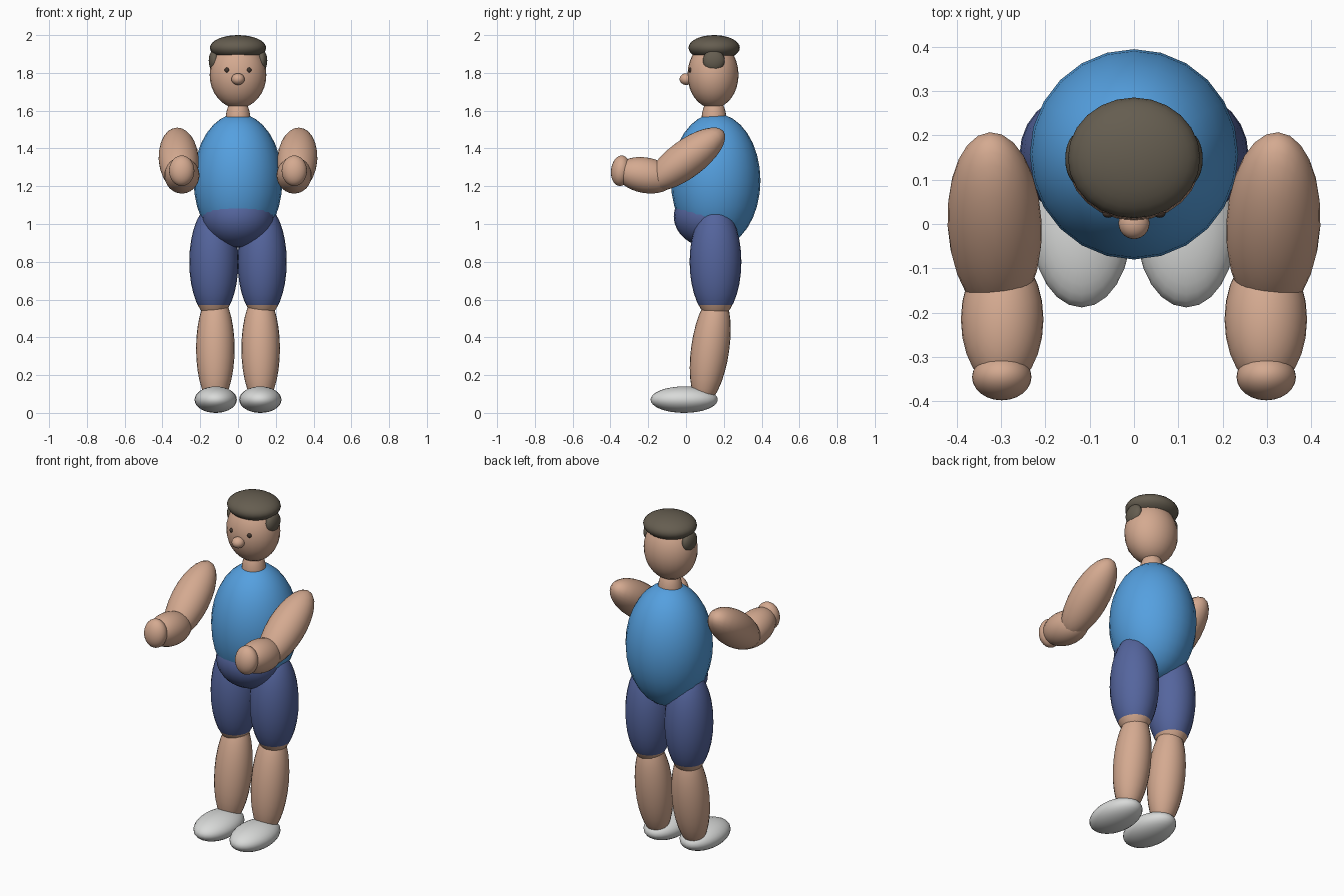
import bpy
import bmesh
from math import radians
from mathutils import Matrix, Vector

cube = bpy.data.objects.get("Cube")
if cube:
    bpy.data.objects.remove(cube, do_unlink=True)


def make_material(name, rgb):
    mat = bpy.data.materials.new(name)
    mat.use_nodes = True
    mat.diffuse_color = (*rgb, 1)
    mat.node_tree.nodes["Principled BSDF"].inputs["Base Color"].default_value = (*rgb, 1)
    return mat


skin = make_material("skin", (0.66, 0.40, 0.28))
shirt = make_material("shirt_blue", (0.09, 0.35, 0.74))
shorts = make_material("shorts_navy", (0.09, 0.13, 0.34))
hair = make_material("hair_brown", (0.13, 0.11, 0.08))
shoe = make_material("shoe_white", (0.69, 0.70, 0.69))
eye = make_material("eye_dark", (0.06, 0.04, 0.03))


def ellipsoid(name, center, radii, mat, tilt=0, yaw=0, cut=None, lower_mat=None):
    """Smooth ellipsoid, tilted about x and yawed about z; faces below cut get lower_mat."""
    bm = bmesh.new()
    bmesh.ops.create_uvsphere(bm, u_segments=24, v_segments=16, radius=1)
    turn = Matrix.Rotation(radians(yaw), 4, "Z") @ Matrix.Rotation(radians(tilt), 4, "X")
    bm.transform(Matrix.Translation(center) @ turn @ Matrix.Diagonal((*radii, 1)))
    mesh = bpy.data.meshes.new(name)
    mesh.materials.append(mat)
    if cut is not None:
        mesh.materials.append(lower_mat)
        bmesh.ops.bisect_plane(bm, geom=bm.verts[:] + bm.edges[:] + bm.faces[:],
                               plane_co=Vector((0, 0, cut)), plane_no=Vector((0, 0, 1)))
    for face in bm.faces:
        face.smooth = True
        if cut is not None and face.calc_center_median().z < cut:
            face.material_index = 1
    bm.to_mesh(mesh)
    bm.free()
    obj = bpy.data.objects.new(name, mesh)
    bpy.context.collection.objects.link(obj)
    return obj


# Trunk and head
ellipsoid("torso", (0, 0.157, 1.23), (0.235, 0.237, 0.355), shirt)
ellipsoid("pelvis", (0, 0.13, 1.04), (0.192, 0.195, 0.165), shorts)
ellipsoid("neck", (0, 0.148, 1.55), (0.066, 0.066, 0.12), skin)
ellipsoid("head", (0, 0.143, 1.79), (0.15, 0.135, 0.177), skin)
ellipsoid("hair_cap", (0, 0.149, 1.933), (0.149, 0.136, 0.067), hair)
ellipsoid("nose", (0, 0.002, 1.767), (0.035, 0.036, 0.031), skin)

# Paired parts
for side, word in ((1, "left"), (-1, "right")):
    ellipsoid(f"{word}_eye", (side * 0.058, 0.024, 1.815), (0.013, 0.01, 0.013), eye)
    ellipsoid(f"{word}_sideburn", (side * 0.125, 0.147, 1.865), (0.03, 0.058, 0.057), hair)

    # Bent arm reaching forward
    ellipsoid(f"{word}_upper_arm", (side * 0.314, 0.0, 1.343), (0.106, 0.248, 0.1), skin,
              tilt=36.5, yaw=-side * 3)
    ellipsoid(f"{word}_forearm", (side * 0.297, -0.215, 1.258), (0.093, 0.158, 0.094), skin, tilt=-10)
    ellipsoid(f"{word}_hand", (side * 0.298, -0.345, 1.282), (0.067, 0.052, 0.081), skin, tilt=-6)

    # Leg, with the shorts ending just above the knee
    ellipsoid(f"{word}_thigh", (side * 0.128, 0.156, 0.8), (0.13, 0.137, 0.304), shorts,
              cut=0.572, lower_mat=skin)
    ellipsoid(f"{word}_calf", (side * 0.12, 0.128, 0.34), (0.102, 0.101, 0.3), skin, tilt=-8)
    ellipsoid(f"{word}_shoe", (side * 0.118, -0.01, 0.07), (0.112, 0.178, 0.07), shoe)
